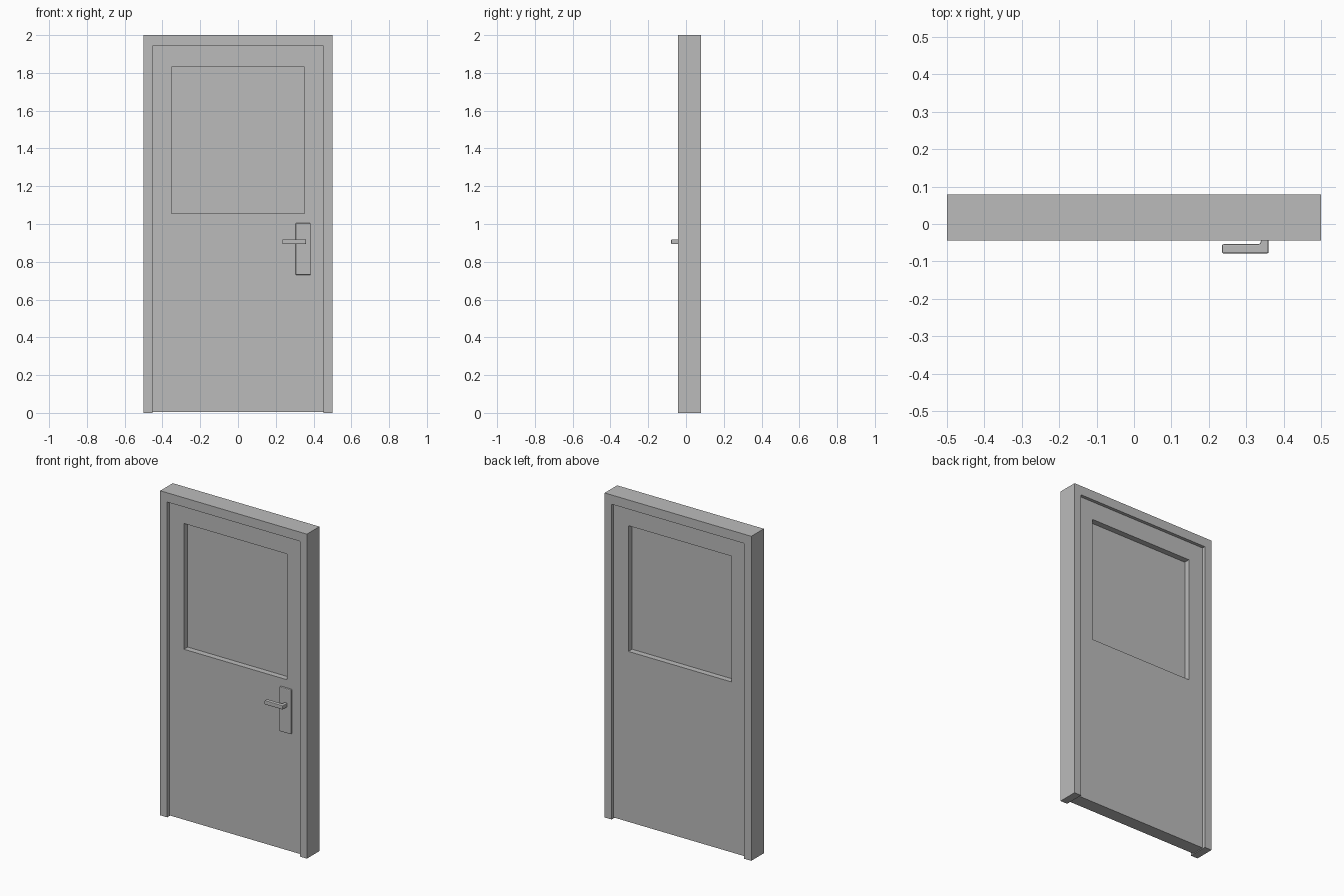
import bpy
import bmesh
from math import radians

if "Cube" in bpy.data.objects:
    bpy.data.objects.remove(bpy.data.objects["Cube"], do_unlink=True)

FRONT, BACK = -0.0435, 0.0785      # frame faces
DOOR_F, DOOR_B = -0.0235, 0.0585   # door leaf faces
PANE_F, PANE_B = 0.0125, 0.0225    # pane faces
SILL = 0.005                       # gap under the door
WIN = (-0.352, 0.352, 1.055, 1.83) # window x and z limits

grey = bpy.data.materials.new("plain grey")
grey.use_nodes = True
grey.diffuse_color = (0.5, 0.5, 0.5, 1)
grey.node_tree.nodes["Principled BSDF"].inputs["Base Color"].default_value = (0.5, 0.5, 0.5, 1)


def finish(name, bm, bevel=0):
    bmesh.ops.recalc_face_normals(bm, faces=bm.faces)
    mesh = bpy.data.meshes.new(name)
    bm.to_mesh(mesh)
    bm.free()
    mesh.materials.append(grey)
    obj = bpy.data.objects.new(name, mesh)
    bpy.context.collection.objects.link(obj)
    if bevel:
        mod = obj.modifiers.new("soft edges", "BEVEL")
        mod.width = bevel
        mod.segments = 2
        mod.limit_method = "ANGLE"
        mod.angle_limit = radians(50)
    return obj


def prism(points, offset):
    """Extrude a flat outline along an offset."""
    bm = bmesh.new()
    face = bm.faces.new([bm.verts.new(p) for p in points])
    out = bmesh.ops.extrude_face_region(bm, geom=[face])["geom"]
    moved = [v for v in out if isinstance(v, bmesh.types.BMVert)]
    bmesh.ops.translate(bm, verts=moved, vec=offset)
    return bm


def slab(x0, x1, z0, z1, y0, y1):
    outline = [(x0, y0, z0), (x1, y0, z0), (x1, y0, z1), (x0, y0, z1)]
    return prism(outline, (0, y1 - y0, 0))


# Frame: two jambs and a head in one outline
half = [(0.5, 0), (0.5, 2), (0.452, 1.943), (0.452, 0)]
outline = [half[0], half[1]] + [(-x, z) for x, z in (half[1], half[0], half[3], half[2])] + half[2:]
finish("door_frame", prism([(x, FRONT, z) for x, z in outline], (0, BACK - FRONT, 0)))

# Door leaf with a window opening through it
bm = slab(-0.452, 0.452, SILL, 1.943, DOOR_F, DOOR_B)
bm.normal_update()
sides = [f for f in bm.faces if abs(f.normal.y) > 0.9]
bmesh.ops.inset_individual(bm, faces=sides, thickness=0.1)
mid_z = (SILL + 1.943) / 2
for f in sides:
    for v in f.verts:
        v.co.x = WIN[0] if v.co.x < 0 else WIN[1]
        v.co.z = WIN[2] if v.co.z < mid_z else WIN[3]
rim = [e for f in sides for e in f.edges]
bmesh.ops.delete(bm, geom=sides, context="FACES_ONLY")
bmesh.ops.bridge_loops(bm, edges=rim)
finish("door_leaf", bm)

# Window pane
finish("window_pane", slab(*WIN, PANE_F, PANE_B))

# Handle plate, sunk slightly into the leaf
finish("handle_plate", slab(0.305, 0.385, 0.73, 1.005, -0.035, -0.015), 0.005)

# Lever with a short stem
lever = [(0.235, -0.0785), (0.36, -0.0785), (0.36, -0.028), (0.339, -0.028),
         (0.339, -0.047), (0.337, -0.052), (0.332, -0.054), (0.235, -0.054)]
finish("handle_lever", prism([(x, y, 0.893) for x, y in lever], (0, 0, 0.025)), 0.004)
